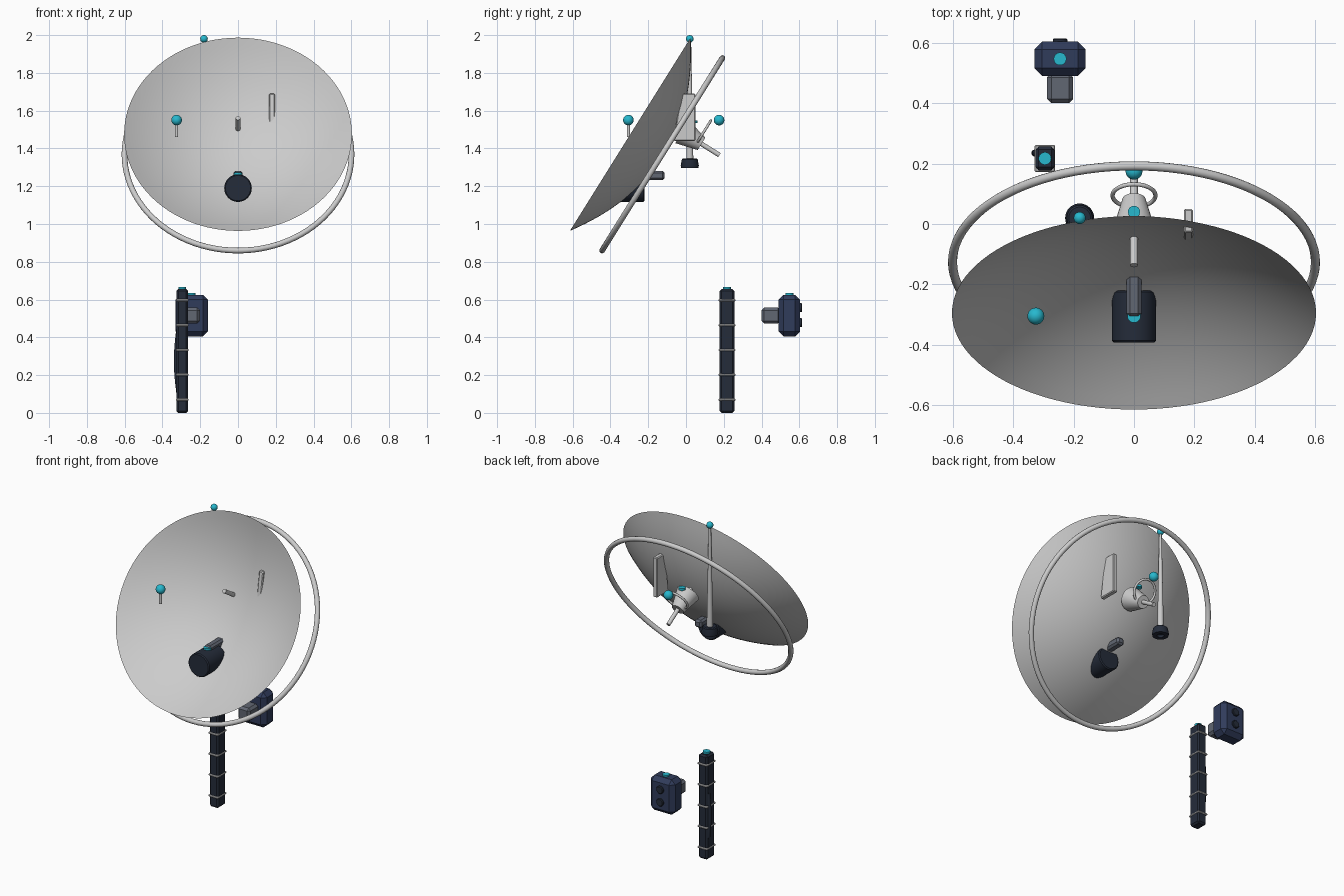
import bpy, bmesh, math
from mathutils import Vector

if "Cube" in bpy.data.objects:
    bpy.data.objects.remove(bpy.data.objects["Cube"])

TILT = math.radians(58)                      # local z points along the dish axis
AXIS = Vector((0, -math.sin(TILT), math.cos(TILT)))


def material(name, rgb):
    m = bpy.data.materials.new(name)
    m.diffuse_color = (*rgb, 1)
    m.use_nodes = True
    m.node_tree.nodes["Principled BSDF"].inputs["Base Color"].default_value = m.diffuse_color
    return m


CYAN = material("cyan", (0.02, 0.48, 0.62))
BLACK = material("black", (0.018, 0.025, 0.042))
NAVY = material("navy", (0.03, 0.045, 0.105))
STEEL = material("steel", (0.12, 0.135, 0.17))


def finish(ob, name, mat=None, bevel=0, smooth=True, segments=1):
    ob.name = name
    if mat:
        ob.data.materials.append(mat)
    bpy.ops.object.select_all(action='DESELECT')
    ob.select_set(True)
    bpy.context.view_layer.objects.active = ob
    if smooth:
        bpy.ops.object.shade_smooth_by_angle(angle=math.radians(35))
    if bevel:
        b = ob.modifiers.new("bevel", 'BEVEL')
        b.width, b.segments = bevel, segments
    return ob


def rod(name, a, b, r1, r2=None, mat=None, sides=32, bevel=0):
    a, b = Vector(a), Vector(b)
    d = b - a
    bpy.ops.mesh.primitive_cone_add(vertices=sides, radius1=r1, radius2=r1 if r2 is None else r2,
                                    depth=d.length, location=(a + b) / 2,
                                    rotation=d.to_track_quat('Z', 'Y').to_euler())
    return finish(bpy.context.object, name, mat, bevel)


def box(name, lo, hi, mat=None, bevel=0):
    lo, hi = Vector(lo), Vector(hi)
    bpy.ops.mesh.primitive_cube_add(size=1, location=(lo + hi) / 2)
    ob = bpy.context.object
    ob.scale = hi - lo
    bpy.ops.object.transform_apply(location=False, rotation=False, scale=True)
    return finish(ob, name, mat, bevel, smooth=False)


def ball(name, c, r):
    bpy.ops.mesh.primitive_uv_sphere_add(segments=24, ring_count=14, radius=r, location=c)
    return finish(bpy.context.object, name, CYAN)


def ring(name, c, r, tube):
    bpy.ops.mesh.primitive_torus_add(major_radius=r, minor_radius=tube, major_segments=96,
                                     minor_segments=12, location=c, rotation=(TILT, 0, 0))
    return finish(bpy.context.object, name)


def lathe(name, profile, c, rot=(0, 0, 0), mat=None, sides=32):
    me = bpy.data.meshes.new(name)
    bm = bmesh.new()
    vs = [bm.verts.new((r, 0, z)) for r, z in profile]
    es = [bm.edges.new(p) for p in zip(vs, vs[1:])]
    bmesh.ops.spin(bm, geom=vs + es, cent=(0, 0, 0), axis=(0, 0, 1),
                   angle=math.tau, steps=sides, use_duplicate=False)
    bmesh.ops.remove_doubles(bm, verts=bm.verts, dist=1e-5)
    bmesh.ops.recalc_face_normals(bm, faces=bm.faces)
    bm.to_mesh(me)
    bm.free()
    ob = bpy.data.objects.new(name, me)
    bpy.context.collection.objects.link(ob)
    ob.location, ob.rotation_euler = c, rot
    return finish(ob, name, mat)


# Parabolic dish and the rim hoop behind it
R, D = 0.603, 0.21
RIM = Vector((0, -0.295, 1.475))
lathe("dish", [(R * i / 16, D * ((i / 16) ** 2 - 1)) for i in range(17)],
      RIM, (TILT, 0, 0), sides=96)
ring("rim_hoop", (0, -0.126, 1.369), 0.601, 0.015)

# Hub cone, axle, lifting ring
end = Vector((0, 0.082, 1.424))
rod("hub_cone", end + AXIS * 0.12, end, 0.07, 0.038)
rod("hub_axle", end + AXIS * 0.258, end - AXIS * 0.112, 0.0125, sides=16)
ring("lifting_ring", (0, 0.094, 1.487), 0.071, 0.007)
rod("hub_marker", (0, 0.04, 1.535), (0, 0.04, 1.548), 0.02, mat=CYAN)
ball("hub_ball", (0, 0.175, 1.55), 0.028)

# Side aiming pin
rod("pin_stem", (-0.325, -0.305, 1.46), (-0.325, -0.305, 1.55), 0.0085, sides=16)
ball("pin_ball", (-0.325, -0.305, 1.55), 0.028)

# Antenna mast with a hollow foot
rod("mast", (-0.18, 0.02, 1.33), (-0.18, 0.02, 1.98), 0.019, 0.007, sides=20)
lathe("mast_foot", [(0, 0.05), (0.036, 0.05), (0.042, 0.045), (0.048, 0.012), (0.046, 0),
                    (0.02, 0), (0.02, 0.015), (0, 0.015)], (-0.18, 0.02, 1.297), mat=BLACK)
ball("mast_ball", (-0.18, 0.02, 1.98), 0.02)

# Tapered fin
fin = box("fin", (0.165, -0.066, 1.44), (0.195, 0.05, 1.69), bevel=0.005)
for v in fin.data.vertices:
    if v.co.z > 0 and v.co.y < 0:
        v.co.y += 0.038

# Receiver through the lower dish
rod("receiver_body", (0, -0.392, 1.19), (0, -0.22, 1.19), 0.073, mat=BLACK, sides=40, bevel=0.006)
box("receiver_waveguide", (-0.025, -0.308, 1.233), (0.025, -0.113, 1.281), STEEL, 0.011)
rod("receiver_marker", (0, -0.305, 1.258), (0, -0.305, 1.273), 0.022, mat=CYAN)

# Banded column with side grip
cx, cy = -0.295, 0.217
box("column", (cx - 0.031, cy - 0.039, 0), (cx + 0.031, cy + 0.039, 0.655), BLACK, 0.01)
for i in range(5):
    z = 0.07 + i * 0.1315
    box(f"column_band_{i + 1}", (cx - 0.034, cy - 0.045, z - 0.006),
        (cx + 0.034, cy + 0.045, z + 0.006), bevel=0.004)
rod("column_marker", (cx, cy, 0.65), (cx, cy, 0.667), 0.021, mat=CYAN)
cu = bpy.data.curves.new("column_grip", 'CURVE')
cu.dimensions, cu.bevel_depth, cu.bevel_resolution, cu.use_fill_caps = '3D', 0.012, 3, True
sp = cu.splines.new('POLY')
sp.points.add(12)
for i, p in enumerate(sp.points):
    t = i / 12
    p.co = (cx - 0.018 - 0.015 * math.sin(math.pi * t), cy + 0.018, 0.09 + 0.37 * t, 1)
grip = bpy.data.objects.new("column_grip", cu)
bpy.context.collection.objects.link(grip)
cu.materials.append(BLACK)

# Control box with snout and two knobs
bx = -0.245
box("control_box", (bx - 0.085, 0.49, 0.405), (bx + 0.085, 0.604, 0.625), NAVY, 0.026)
box("control_snout", (bx - 0.043, 0.40, 0.473), (bx + 0.043, 0.50, 0.557), STEEL, 0.014)
for n, z in (("upper", 0.557), ("lower", 0.478)):
    rod(n + "_knob", (bx, 0.595, z), (bx, 0.615, z), 0.024, mat=BLACK, sides=24, bevel=0.004)
rod("control_marker", (bx, 0.547, 0.618), (bx, 0.547, 0.634), 0.021, mat=CYAN)
